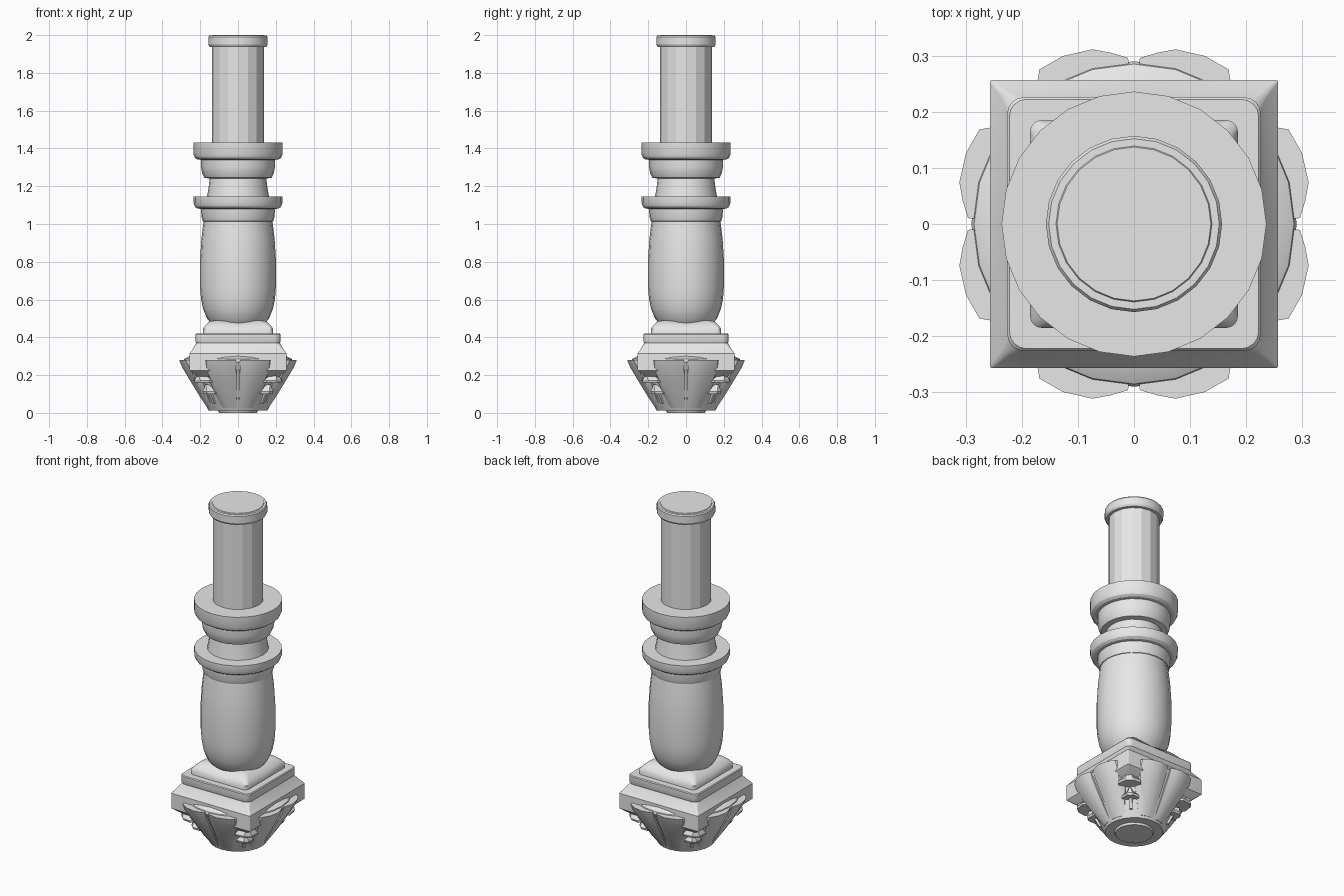
import bpy, bmesh
from math import sin, cos, pi, radians
from mathutils import Vector, Matrix

if "Cube" in bpy.data.objects:
    bpy.data.objects.remove(bpy.data.objects["Cube"])

stone = bpy.data.materials.new("light_grey_stone")
stone.use_nodes = True
GREY = (0.8, 0.8, 0.8, 1)
stone.diffuse_color = GREY
stone.node_tree.nodes["Principled BSDF"].inputs["Base Color"].default_value = GREY


def loft(name, rings, angle=30, turn=None):
    """Skin a stack of equal closed rings and cap both ends."""
    bm = bmesh.new()
    rows = [[bm.verts.new(p) for p in ring] for ring in rings]
    n = len(rows[0])
    for a, b in zip(rows, rows[1:]):
        for i in range(n):
            j = (i + 1) % n
            bm.faces.new((a[i], a[j], b[j], b[i]))
    bm.faces.new(rows[0])
    bm.faces.new(rows[-1])
    if turn:
        bm.transform(turn)
    bmesh.ops.recalc_face_normals(bm, faces=bm.faces)
    mesh = bpy.data.meshes.new(name)
    bm.to_mesh(mesh)
    bm.free()
    mesh.materials.append(stone)
    obj = bpy.data.objects.new(name, mesh)
    bpy.context.collection.objects.link(obj)
    bpy.ops.object.select_all(action='DESELECT')
    obj.select_set(True)
    bpy.context.view_layer.objects.active = obj
    bpy.ops.object.shade_smooth_by_angle(angle=radians(angle))
    return obj


def polar(r, a, z):
    return Vector((r * cos(a), r * sin(a), z))


def lathe(name, profile, sides=24, angle=30):
    step = 2 * pi / sides
    return loft(name, [[polar(r, i * step, z) for i in range(sides)]
                       for r, z in profile], angle)


def rounded_square(half, z, corner, sag=0, segs=4):
    """Square ring with round corners; sag lowers the side middles."""
    ring = []
    for k in range(4):
        mid = polar(half, k * pi / 2, z - sag)
        ring.append(mid)
        centre = polar((half - corner) * 2 ** 0.5, k * pi / 2 + pi / 4, z)
        for s in range(segs + 1):
            ring.append(centre + polar(corner, (k + s / segs) * pi / 2, 0))
    return ring


# Round cup under the plinth
lathe("base_cup", [(.10, 0), (.105, .012), (.155, .012), (.165, .03), (.20, .1),
                   (.24, .18), (.275, .245), (.29, .27), (.285, .285), (.24, .31)])

# Square plinth with a flared lower band
loft("plinth", [rounded_square(h, z, c) for h, z, c in (
    (.17, .165, .04), (.205, .18, .02), (.257, .225, .005), (.257, .315, .005),
    (.235, .345, .012), (.222, .37, .03), (.226, .38, .03), (.226, .415, .03),
    (.222, .42, .03))])

# Corner-spurred pad under the vase
loft("spur_pad", [rounded_square(h, z, c, s) for h, z, c, s in (
    (.185, .415, .02, 0), (.185, .445, .02, .012), (.175, .462, .025, .012),
    (.15, .485, .03, .012), (.12, .49, .03, .005))])

# Turned column
lathe("vase", [(.14, .47), (.165, .5), (.185, .55), (.196, .605), (.2, .66),
               (.201, .75), (.2, .82), (.194, .92), (.182, 1.02)])
lathe("lower_ring", [(.17, 1.01), (.186, 1.015), (.193, 1.035), (.196, 1.08),
                     (.215, 1.082), (.228, 1.092), (.235, 1.11), (.235, 1.145)])
lathe("neck", [(.165, 1.14), (.158, 1.18), (.148, 1.25)])
lathe("upper_ring", [(.15, 1.24), (.178, 1.245), (.19, 1.27), (.195, 1.3),
                     (.196, 1.34), (.216, 1.342), (.229, 1.352), (.236, 1.37),
                     (.236, 1.432)])
lathe("shaft", [(.137, 1.43), (.137, 1.94)], sides=16, angle=20)
lathe("cap", [(.137, 1.936), (.15, 1.938), (.157, 1.95), (.157, 1.99),
              (.152, 1.997), (.139, 1.997), (.137, 2)])

# Leaf halves: two per side, split by a narrow groove
SPREAD = ((2, .008), (8, .02), (14, .032), (24, .037), (33, .035), (39, .003))


def leaf_ring(r, z, width, lift, mirror):
    outer = [polar(r + d * lift, mirror * radians(2 + (a - 2) * width), z)
             for a, d in SPREAD]
    inner = [polar(r - .02, mirror * radians(2 + (a - 2) * width), z)
             for a, d in reversed(SPREAD)]
    return outer + inner


for k in range(4):
    quarter = Matrix.Rotation(k * pi / 2, 4, 'Z')
    for mirror in (-1, 1):
        loft("leaf_half", [leaf_ring(r, z, w, l, mirror) for r, z, w, l in (
            (.16, .025, .8, .1), (.198, .09, .9, .35), (.24, .17, 1, .65),
            (.275, .24, 1, .9), (.288, .28, .95, 1))], 25, quarter)

    # Corner brackets stepping down the cup
    diagonal = Matrix.Rotation(k * pi / 2 + pi / 4, 4, 'Z')
    for name, low, high, reach, half in (("upper_bracket", .16, .225, .3, .06),
                                         ("lower_bracket", .1, .15, .245, .045)):
        loft(name, [[(.16, -w, z), (r - .03, -w, z), (r, -w / 3, z),
                     (r, w / 3, z), (r - .03, w, z), (.16, w, z)]
                    for w, z, r in ((half, low, reach), (half, low + .012, reach + .005),
                                    (half * .5, (low + high) / 2 + .008, reach),
                                    (half * .2, high, reach))], 30, diagonal)
    loft("bracket_stem", [[(.12, -.008, z), (r, -.008, z), (r, .008, z), (.12, .008, z)]
                          for r, z in ((.185, .05), (.215, .105))], 30, diagonal)
